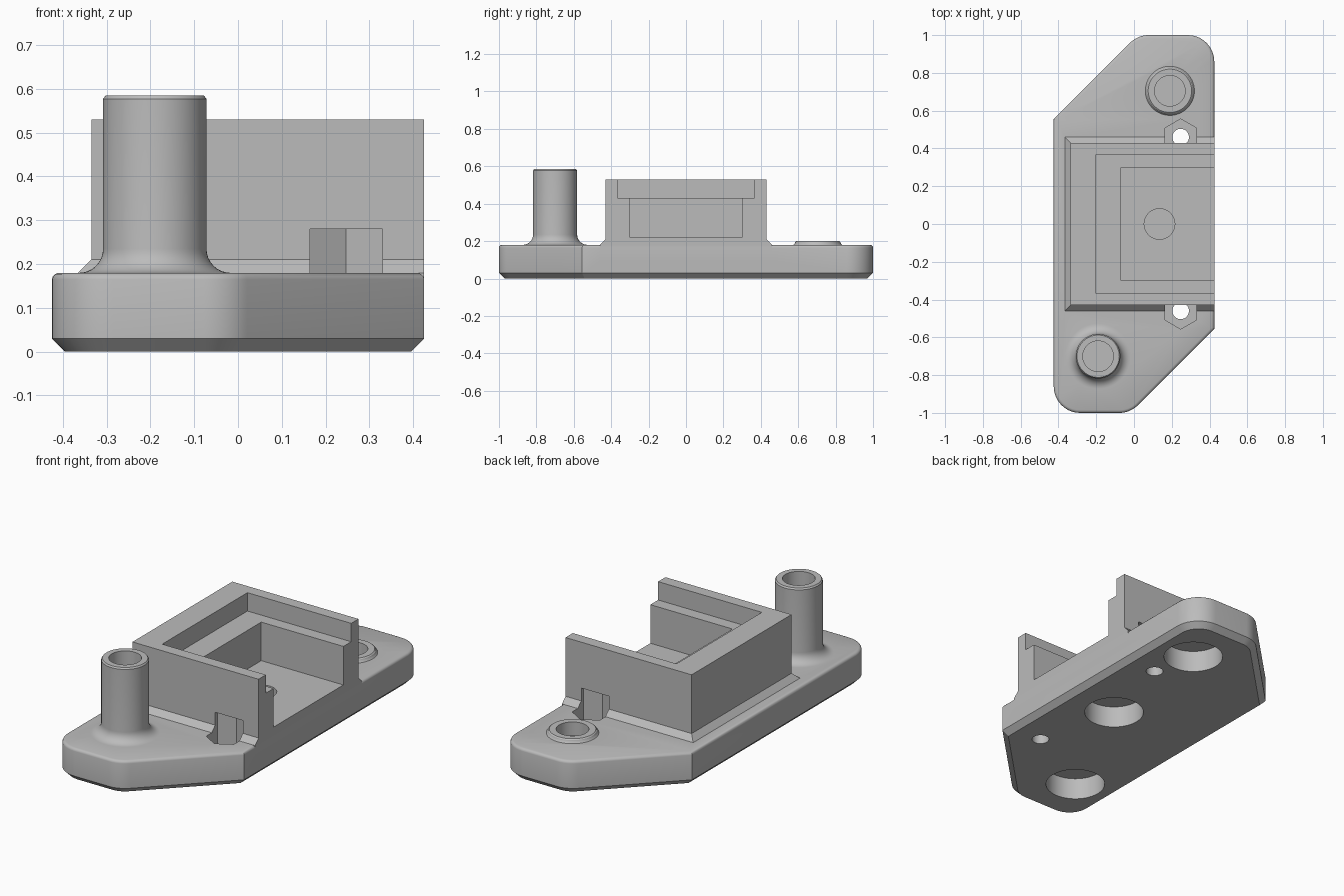
import bpy, bmesh, math
from mathutils import Vector

cube = bpy.data.objects.get("Cube")
if cube:
    bpy.data.objects.remove(cube, do_unlink=True)

grey = bpy.data.materials.new("plain_grey")
grey.use_nodes = True
colour = (0.5, 0.5, 0.5, 1)
grey.diffuse_color = colour
grey.node_tree.nodes["Principled BSDF"].inputs["Base Color"].default_value = colour


def loft(name, rings):
    """Closed solid through (z, outline) rings with equal point counts."""
    bm = bmesh.new()
    loops = [[bm.verts.new((p[0], p[1], z)) for p in pts] for z, pts in rings]
    for a, b in zip(loops, loops[1:]):
        for i in range(len(a)):
            j = (i + 1) % len(a)
            bm.faces.new((a[i], a[j], b[j], b[i]))
    bm.faces.new(loops[0][::-1])
    bm.faces.new(loops[-1])
    bmesh.ops.recalc_face_normals(bm, faces=bm.faces)
    mesh = bpy.data.meshes.new(name)
    bm.to_mesh(mesh)
    bm.free()
    mesh.materials.append(grey)
    ob = bpy.data.objects.new(name, mesh)
    bpy.context.collection.objects.link(ob)
    return ob


def circle(x, y, r, n=64, turn=0.0):
    return [(x + r * math.cos(turn + math.tau * i / n),
             y + r * math.sin(turn + math.tau * i / n)) for i in range(n)]


def rect(x0, x1, y):
    return [(x0, -y), (x1, -y), (x1, y), (x0, y)]


def cylinder(name, x, y, r, z0, z1, n=64, turn=0.0):
    ring = circle(x, y, r, n, turn)
    return loft(name, [(z0, ring), (z1, ring)])


def lathe(name, x, y, profile):
    return loft(name, [(z, circle(x, y, r)) for r, z in profile])


def round_corner(prev, corner, nxt, r, steps=10):
    """Arc of radius r replacing a convex corner."""
    c = Vector(corner)
    u, v = (Vector(prev) - c).normalized(), (Vector(nxt) - c).normalized()
    half = u.angle(v) / 2
    centre = c + (u + v).normalized() * r / math.sin(half)
    start = c + u * r / math.tan(half) - centre
    sweep = math.pi - 2 * half
    return [centre + Vector((start.x * math.cos(a) - start.y * math.sin(a),
                             start.x * math.sin(a) + start.y * math.cos(a)))
            for a in (sweep * i / steps for i in range(steps + 1))]


def inset(pts, d):
    """Mitred inward offset of a counter-clockwise outline."""
    out = []
    for i, p in enumerate(pts):
        e1 = (p - pts[i - 1]).normalized()
        e2 = (pts[(i + 1) % len(pts)] - p).normalized()
        n1, n2 = Vector((-e1.y, e1.x)), Vector((-e2.y, e2.x))
        out.append(p + (n1 + n2) * d / (1 + n1.dot(n2)))
    return out


def combine(target, tool, operation):
    mod = target.modifiers.new(operation.lower(), "BOOLEAN")
    mod.operation, mod.solver, mod.object = operation, "EXACT", tool
    bpy.context.view_layer.objects.active = target
    bpy.ops.object.modifier_apply(modifier=mod.name)
    bpy.data.objects.remove(tool, do_unlink=True)


# Base plate: half outline, repeated with a half turn
W, CUT, R = 0.425, 0.555, 0.14
left, corner = (-W, CUT), (-W, -1)
bend, right = (W - 1 + CUT, -1), (W, -CUT)
half = round_corner(left, corner, bend, R) + round_corner(corner, bend, right, R)
half.append(Vector(right))
outline = half + [-p for p in half]
body = loft("bracket_body", [(z, inset(outline, d)) for z, d in (
    (0, 0.03), (0.03, 0), (0.165, 0), (0.172, 0.002), (0.177, 0.007), (0.18, 0.015))])

# Open-ended holder block with a sloped skirt
holder = loft("holder_block", [(z, rect(-0.335 - d, W, 0.43 + d)) for z, d in (
    (0.1, 0.03), (0.18, 0.03), (0.21, 0), (0.53, 0))])
combine(body, holder, "UNION")

# Tall post with a filleted foot, and a low boss
tall, low, middle = (-0.19, -0.70), (0.19, 0.705), (0.135, 0)
F, PR = 0.055, 0.118
foot = [(PR + F - F * math.cos(t), 0.18 + F - F * math.sin(t))
        for t in (math.pi / 2 * (1 - i / 8) for i in range(9))]
post = lathe("tall_post", *tall, [(PR + F, 0.15)] + foot
             + [(PR, 0.577), (PR - 0.006, 0.585)])
combine(body, post, "UNION")
boss = lathe("low_boss", *low, [(0.13, 0.15), (0.13, 0.18), (0.123, 0.188),
                                (0.121, 0.195), (0.115, 0.2)])
combine(body, boss, "UNION")

# Stepped recess, open towards +x
cutters = []
for x0, y, z0 in ((-0.20, 0.367, 0.43), (-0.07, 0.30, 0.22)):
    ring = rect(x0, 1, y)
    cutters.append(loft("recess_cutter", [(z0, ring), (1, ring)]))

# Blind bores from above, wide counterbores from below
for x, y in (tall, middle, low):
    cutters.append(cylinder("bore_cutter", x, y, 0.081, 0.127, 1))
    cutters.append(cylinder("counterbore_cutter", x, y, 0.152, -0.1, 0.12))

# Screw holes with hexagonal nut pockets
for y in (-0.46, 0.46):
    cutters.append(cylinder("nut_cutter", 0.247, y, 0.096, 0.1, 0.28, 6, math.pi / 6))
    cutters.append(cylinder("screw_cutter", 0.247, y, 0.044, -0.1, 0.2, 32))

for tool in cutters:
    combine(body, tool, "DIFFERENCE")

bpy.ops.object.select_all(action="DESELECT")
body.select_set(True)
bpy.context.view_layer.objects.active = body
bpy.ops.object.shade_smooth_by_angle(angle=math.radians(30))
